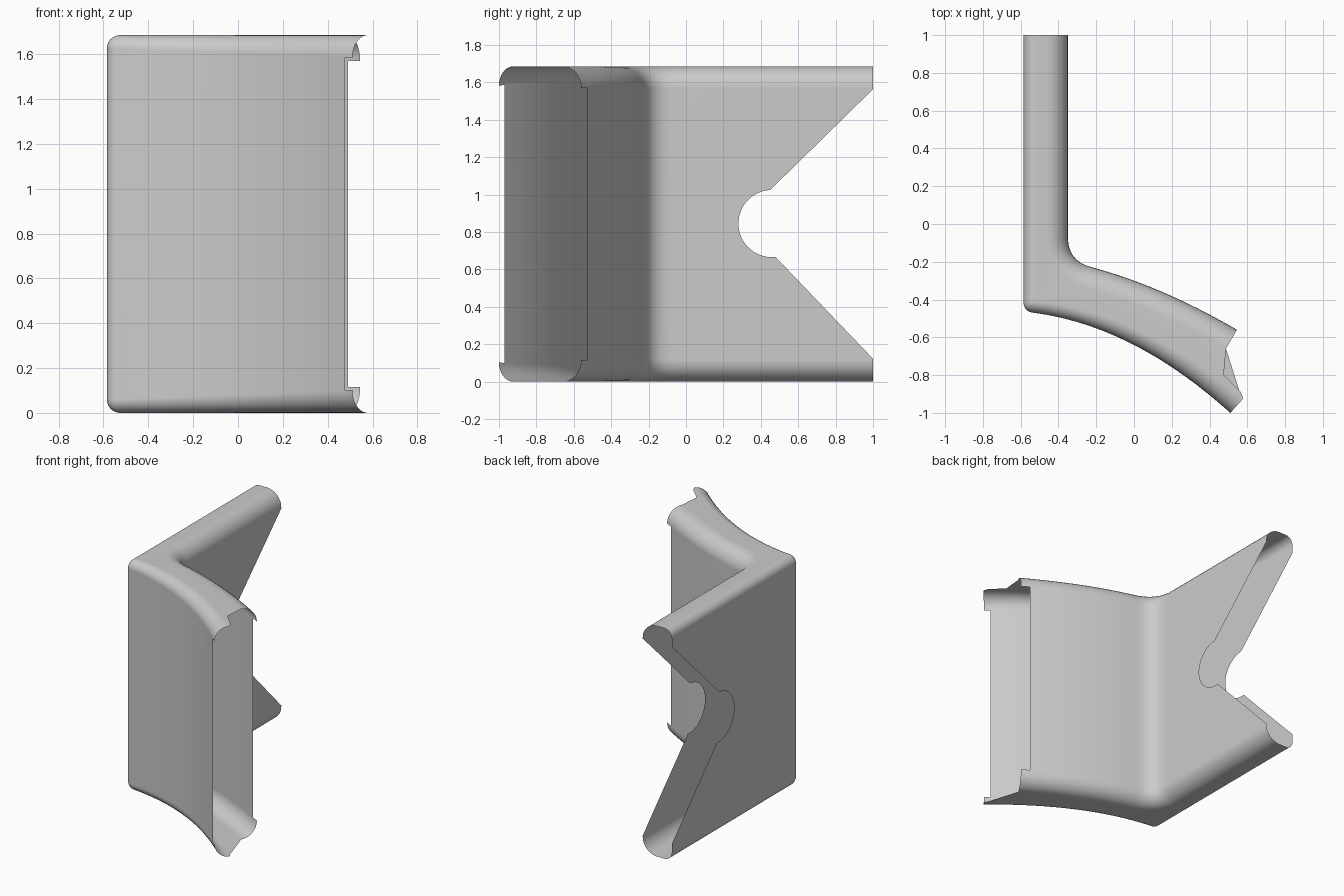
import bpy, bmesh, math
from mathutils import Vector

cube = bpy.data.objects.get("Cube")
if cube:
    bpy.data.objects.remove(cube)

HEIGHT = 1.685
STEPS = 8      # segments in each rounded edge


def bezier(a, b, c, ts):
    a, b, c = Vector(a), Vector(b), Vector(c)
    return [(a * (1 - t) ** 2 + b * 2 * t * (1 - t) + c * t * t,
             (b - a) * (1 - t) + (c - b) * t) for t in ts]


def plan_path(start, ease, corner, sweep, wall_end):
    """Straight arm, rounded corner, then the curved wing: (point, tangent) pairs."""
    down = Vector((0, -1))
    rows = [(Vector(start), down), (Vector(ease), down)]
    rows += bezier(*corner, [i / 7 for i in range(7)])
    rows += bezier(*sweep, [wall_end * i / 14 for i in range(15)] + [1])
    return rows


outer = plan_path((-0.585, 1), (-0.585, -0.34),
                  ((-0.585, -0.41), (-0.585, -0.465), (-0.53, -0.47)),
                  ((-0.53, -0.47), (0, -0.54), (0.51, -1)), 0.967)
inner = plan_path((-0.35, 1), (-0.35, -0.01),
                  ((-0.35, -0.08), (-0.345, -0.2), (-0.22, -0.23)),
                  ((-0.22, -0.23), (0.15, -0.33), (0.545, -0.56)), 0.93)
ROWS = len(outer)
CORNER_END = 9

bm = bmesh.new()


def rounded_edge(path, side, top):
    """Grid of vertices rolling from the wall into the flat rim."""
    grid = []
    for i, (p, tangent) in enumerate(path):
        t = tangent.normalized()
        n = Vector((-t.y, t.x)) * side
        grow = max(0, i - CORNER_END) / (ROWS - CORNER_END)
        r = 0.115 if side < 0 else 0.06 + 0.045 * grow
        row = []
        for k in range(STEPS + 1):
            a = k / STEPS * math.pi / 2
            q = p + n * r * (1 - math.cos(a))
            z = HEIGHT - r + r * math.sin(a)
            row.append(bm.verts.new((q.x, q.y, z if top else HEIGHT - z)))
        grid.append(row)
    for r0, r1 in zip(grid, grid[1:]):
        for k in range(STEPS):
            bm.faces.new((r0[k], r1[k], r1[k + 1], r0[k + 1]))
    return grid


def notch(x):
    """V-shaped cut with a round bottom in the free end of the arm."""
    pts = [(1, 0.122)]
    for i in range(25):
        a = math.radians(276 - 183 * i / 24)
        pts.append((0.46 + 0.18 * math.cos(a), 0.845 + 0.18 * math.sin(a)))
    pts.append((1, 1.563))
    return [bm.verts.new((x, y, z)) for y, z in pts]


# Rounded rims and the walls between them
edges = {}
for name, path, side in (("outer", outer, 1), ("inner", inner, -1)):
    up = edges[name, True] = rounded_edge(path, side, True)
    low = edges[name, False] = rounded_edge(path, side, False)
    bm.faces.new([up[0][0], up[1][0], low[1][0], low[0][0]] + notch(path[0][0].x))
    for i in range(1, ROWS - 2):
        bm.faces.new((up[i][0], up[i + 1][0], low[i + 1][0], low[i][0]))

# Flat strips along top and bottom, with a ragged open end on the wing
for top in (True, False):
    a = [row[-1] for row in edges["outer", top]]
    b = [row[-1] for row in edges["inner", top]]
    for i in range(ROWS - 3):
        bm.faces.new((a[i], a[i + 1], b[i + 1], b[i]))
    tips = [(0.565, -0.89), (0.475, -0.8)] if top else [(0.56, -0.89)]
    end = [bm.verts.new((x, y, HEIGHT if top else 0)) for x, y in tips]
    bm.faces.new(a[-3:] + end + b[:-4:-1])

bmesh.ops.recalc_face_normals(bm, faces=bm.faces)
mesh = bpy.data.meshes.new("hollow_corner_shell")
bm.to_mesh(mesh)
bm.free()

shell = bpy.data.objects.new("hollow_corner_shell", mesh)
bpy.context.collection.objects.link(shell)

# Plain grey finish
grey = bpy.data.materials.new("light_grey")
grey.use_nodes = True
colour = (0.6, 0.6, 0.6, 1)
grey.diffuse_color = colour
grey.node_tree.nodes["Principled BSDF"].inputs["Base Color"].default_value = colour
mesh.materials.append(grey)

bpy.ops.object.select_all(action='DESELECT')
shell.select_set(True)
bpy.context.view_layer.objects.active = shell
bpy.ops.object.shade_smooth_by_angle(angle=math.radians(35))
weighted = shell.modifiers.new("even_shading", 'WEIGHTED_NORMAL')
weighted.keep_sharp = True
